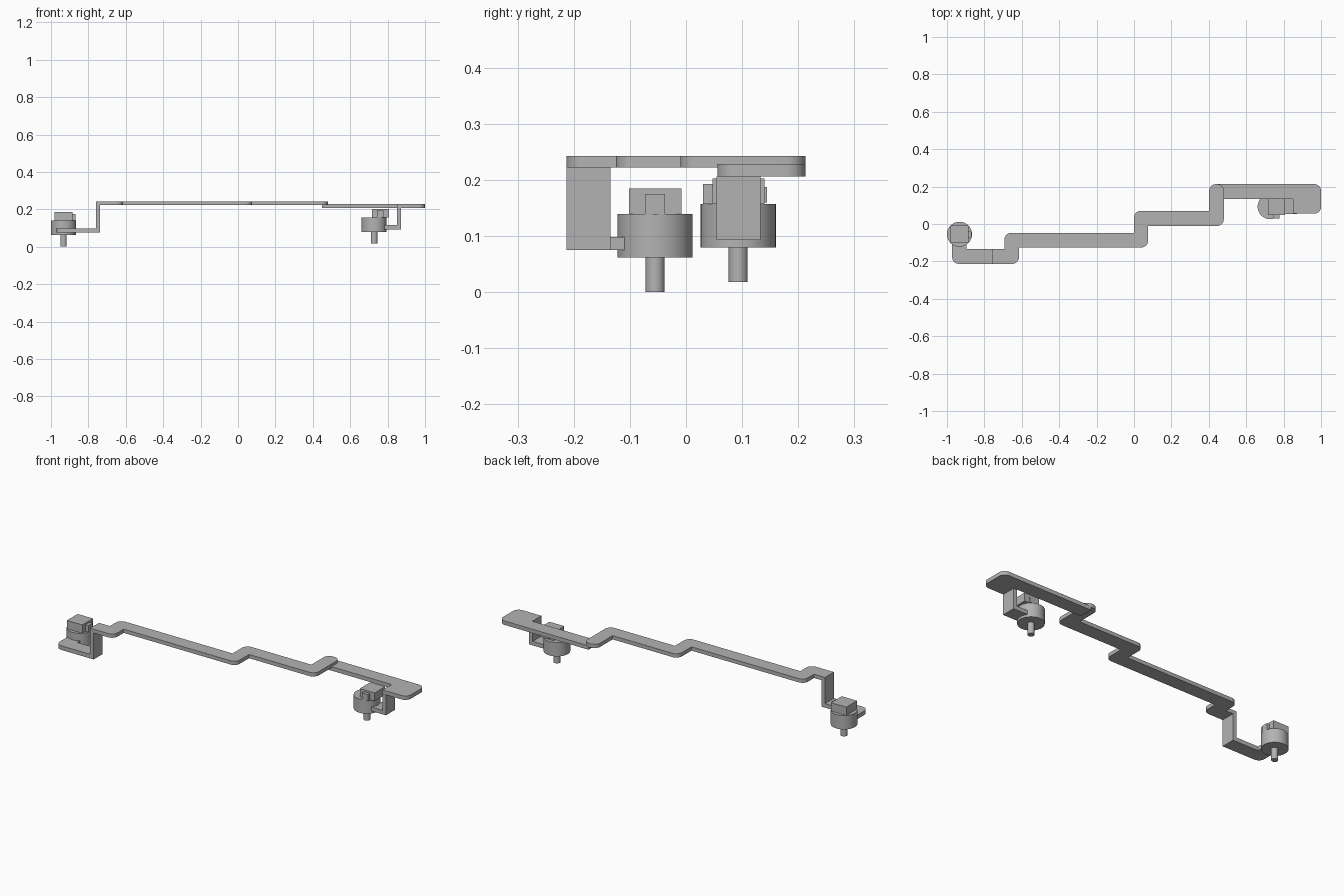
import bpy, bmesh, math
from mathutils import Vector

cube = bpy.data.objects.get("Cube")
if cube:
    bpy.data.objects.remove(cube, do_unlink=True)

GREY = bpy.data.materials.new("plain grey")
GREY.use_nodes = True
colour = (0.45, 0.45, 0.45, 1)
GREY.diffuse_color = colour
GREY.node_tree.nodes["Principled BSDF"].inputs["Base Color"].default_value = colour
ROUND = 0.035


def finish(name, bm, smooth=False):
    bmesh.ops.recalc_face_normals(bm, faces=bm.faces)
    mesh = bpy.data.meshes.new(name)
    bm.to_mesh(mesh)
    bm.free()
    mesh.materials.append(GREY)
    obj = bpy.data.objects.new(name, mesh)
    bpy.context.collection.objects.link(obj)
    if smooth:
        bpy.ops.object.select_all(action='DESELECT')
        obj.select_set(True)
        bpy.context.view_layer.objects.active = obj
        bpy.ops.object.shade_smooth_by_angle(angle=math.radians(35))
    return obj


def plate(name, outline, z0, z1):
    """Extruded outline; points with a third value get a rounded corner."""
    pts = []
    for i, p in enumerate(outline):
        c = Vector(p[:2])
        if len(p) < 3:
            pts.append(c)
            continue
        a = (Vector(outline[i - 1][:2]) - c).normalized() * p[2]
        b = (Vector(outline[(i + 1) % len(outline)][:2]) - c).normalized() * p[2]
        for k in range(9):
            t = k / 8 * math.pi / 2
            pts.append(c + a * (1 - math.sin(t)) + b * (1 - math.cos(t)))
    bm = bmesh.new()
    face = bm.faces.new([bm.verts.new((p.x, p.y, z0)) for p in pts])
    ext = bmesh.ops.extrude_face_region(bm, geom=[face])
    verts = [g for g in ext["geom"] if isinstance(g, bmesh.types.BMVert)]
    bmesh.ops.translate(bm, verts=verts, vec=(0, 0, z1 - z0))
    return finish(name, bm, True)


def box(name, x0, x1, y0, y1, z0, z1):
    return plate(name, [(x0, y0), (x1, y0), (x1, y1), (x0, y1)], z0, z1)


def cylinder(name, x, y, r, z0, z1):
    bm = bmesh.new()
    bmesh.ops.create_cone(bm, cap_ends=True, segments=48, radius1=r, radius2=r, depth=z1 - z0)
    bmesh.ops.translate(bm, verts=bm.verts, vec=(x, y, (z0 + z1) / 2))
    return finish(name, bm, True)


# Long stepped arm
plate("stepped_arm", [
    (-0.76, -0.213), (-0.615, -0.213, ROUND), (-0.615, -0.125),
    (0.075, -0.125, ROUND), (0.075, -0.01), (0.48, -0.01, ROUND),
    (0.48, 0.213, ROUND), (0.402, 0.213, ROUND), (0.402, 0.07),
    (0, 0.07, ROUND), (0, -0.048), (-0.693, -0.048, ROUND),
    (-0.693, -0.135), (-0.76, -0.135)], 0.222, 0.243)

# Overlapping end arm
plate("end_arm", [
    (0.45, 0.135), (0.85, 0.135), (0.85, 0.056), (1, 0.056, ROUND),
    (1, 0.213, ROUND), (0.45, 0.213)], 0.206, 0.228)

# Right-hand bracket
box("right_bracket_upright", -0.76, -0.738, -0.213, -0.135, 0.075, 0.222)
plate("right_bracket_foot", [
    (-0.972, -0.213, ROUND), (-0.76, -0.213), (-0.76, -0.135),
    (-0.895, -0.135), (-0.895, -0.108), (-0.972, -0.108)], 0.075, 0.098)

# Left-hand bracket
box("left_bracket_upright", 0.85, 0.871, 0.054, 0.133, 0.093, 0.206)
box("left_bracket_foot", 0.775, 0.85, 0.054, 0.133, 0.093, 0.115)

# Round bodies with shafts, caps and side lugs
for side, x, y, z in (("right", -0.933, -0.055, 0), ("left", 0.728, 0.093, 0.018)):
    cylinder(side + "_shaft", x, y, 0.017, z, z + 0.063)
    cylinder(side + "_round_body", x, y, 0.067, z + 0.062, z + 0.139)

box("right_cap", -0.98, -0.886, -0.102, -0.008, 0.139, 0.185)
box("right_cap_lug", -0.886, -0.869, -0.073, -0.037, 0.139, 0.175)
box("left_cap", 0.716, 0.807, 0.047, 0.14, 0.157, 0.203)
box("left_cap_lug", 0.742, 0.778, 0.03, 0.047, 0.157, 0.193)
box("left_cap_rear_lug", 0.742, 0.778, 0.14, 0.144, 0.16, 0.187)
